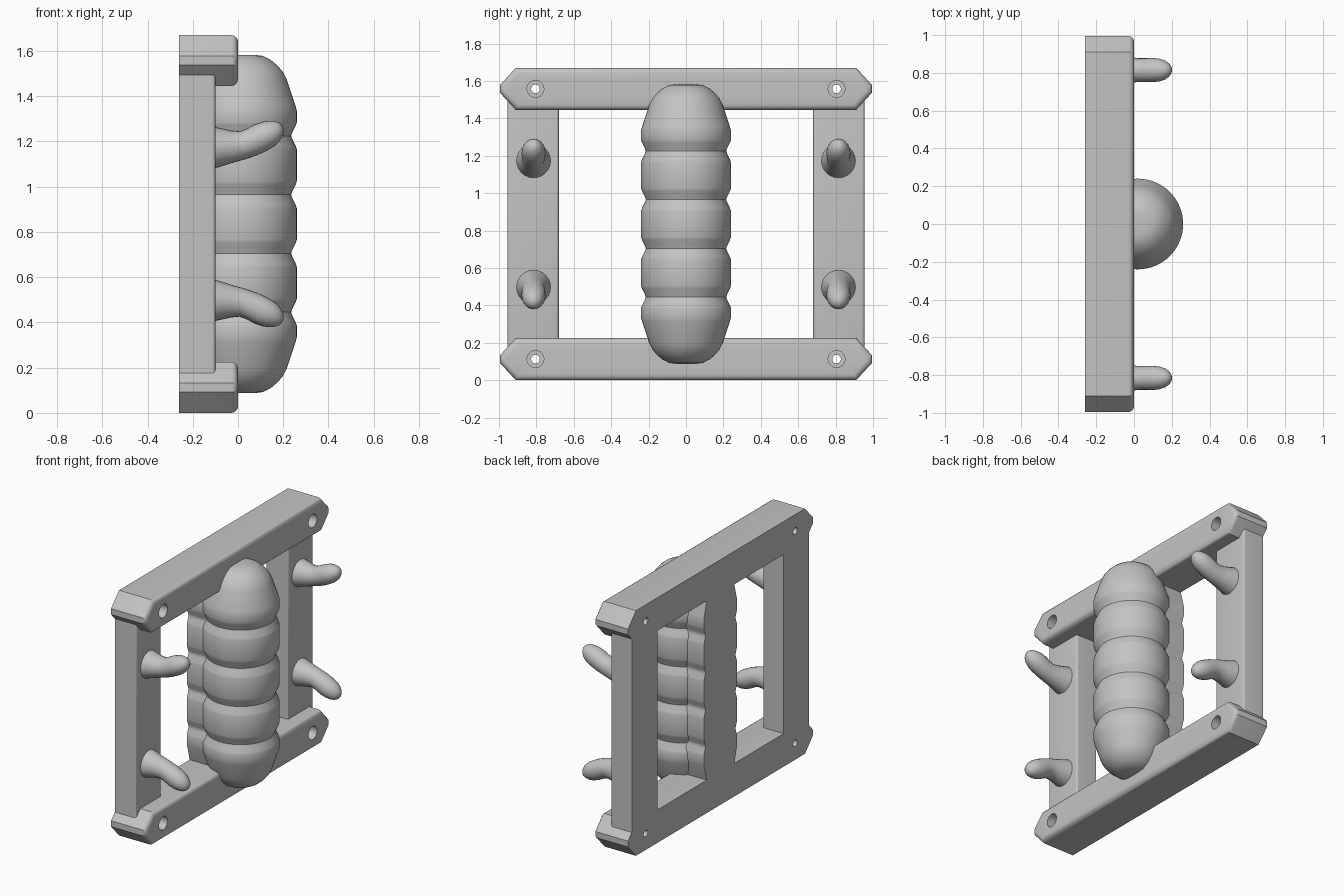
import bpy, bmesh, math
from mathutils import Vector

cube = bpy.data.objects.get("Cube")
if cube:
    bpy.data.objects.remove(cube, do_unlink=True)

GREY = (0.55, 0.55, 0.55, 1)
mat = bpy.data.materials.new("plain_grey")
mat.use_nodes = True
mat.diffuse_color = GREY
mat.node_tree.nodes["Principled BSDF"].inputs["Base Color"].default_value = GREY

MID = 0.835           # mirror height
BACK = -0.26          # flush back plane


def finish(name, bm, angle=35):
    bmesh.ops.recalc_face_normals(bm, faces=bm.faces)
    mesh = bpy.data.meshes.new(name)
    bm.to_mesh(mesh)
    bm.free()
    mesh.materials.append(mat)
    obj = bpy.data.objects.new(name, mesh)
    bpy.context.collection.objects.link(obj)
    smooth(obj, angle)
    return obj


def smooth(obj, angle):
    bpy.ops.object.select_all(action='DESELECT')
    obj.select_set(True)
    bpy.context.view_layer.objects.active = obj
    bpy.ops.object.shade_smooth_by_angle(angle=math.radians(angle))


def sweep(name, path, sides=32, angle=35):
    """Skin round rings along a path of (centre, tangent, radius)."""
    bm = bmesh.new()
    rings = []
    for centre, tangent, radius in path:
        turn = Vector(tangent).to_track_quat('Z', 'Y')
        ring = []
        for i in range(sides):
            a = math.tau * i / sides
            ring.append(bm.verts.new(Vector(centre) + turn @ Vector(
                (radius * math.cos(a), radius * math.sin(a), 0))))
        rings.append(ring)
    for low, high in zip(rings, rings[1:]):
        for i in range(sides):
            j = (i + 1) % sides
            bm.faces.new((low[i], low[j], high[j], high[i]))
    bm.faces.new(rings[0])
    bm.faces.new(rings[-1])
    return finish(name, bm, angle)


def prism(name, outline, x0, x1, bevel=0.0):
    """Extrude a (y, z) outline along x and round its front rim."""
    bm = bmesh.new()
    face = bm.faces.new([bm.verts.new((x0, y, z)) for y, z in outline])
    ext = bmesh.ops.extrude_face_region(bm, geom=[face], use_keep_orig=True)
    verts = [g for g in ext["geom"] if isinstance(g, bmesh.types.BMVert)]
    bmesh.ops.translate(bm, verts=verts, vec=(x1 - x0, 0, 0))
    if bevel:
        rim = [e for e in bm.edges if all(abs(v.co.x - x1) < 1e-5 for v in e.verts)]
        bmesh.ops.recalc_face_normals(bm, faces=bm.faces)
        bmesh.ops.bevel(bm, geom=rim, offset=bevel, segments=4, profile=0.5,
                        affect='EDGES')
    return finish(name, bm)


# Top and bottom rails with pointed ends and counterbored screw holes
half = [(0.91, -0.1125), (0.995, -0.02), (0.995, 0.02), (0.91, 0.1125)]
hexagon = half + [(-y, -z) for y, z in half]
for name, z in (("bottom_rail", 0.1125), ("top_rail", 1.5575)):
    rail = prism(name, [(y, z + dz) for y, dz in hexagon], BACK, 0, 0.03)
    for y in (-0.805, 0.805):
        steps = [(0.05, 0.045), (-0.1, 0.045), (-0.1, 0.023), (-0.3, 0.023)]
        cutter = sweep("hole_cutter", [((x, y, z), (-1, 0, 0), r) for x, r in steps])
        cutter.hide_render = True
        bpy.context.view_layer.objects.active = rail
        cut = rail.modifiers.new("screw_hole", 'BOOLEAN')
        cut.operation = 'DIFFERENCE'
        cut.solver = 'EXACT'
        cut.object = cutter
        bpy.ops.object.modifier_apply(modifier=cut.name)
        bpy.data.objects.remove(cutter, do_unlink=True)
    smooth(rail, 35)

# Side posts
for name, s in (("right_post", -1), ("left_post", 1)):
    prism(name, [(s * 0.68, 0.17), (s * 0.955, 0.17), (s * 0.955, 1.5), (s * 0.68, 1.5)],
          BACK, -0.1, 0.015)

# Ribbed body profile as (radius, height above the middle)
upper = [(0.24, 0.07), (0.236, 0.083), (0.22, 0.115), (0.215, 0.13), (0.22, 0.145),
         (0.236, 0.177), (0.24, 0.19), (0.24, 0.33), (0.236, 0.343), (0.22, 0.375),
         (0.215, 0.39), (0.22, 0.405), (0.236, 0.437), (0.24, 0.45), (0.24, 0.5),
         (0.235, 0.52), (0.195, 0.64), (0.18, 0.67), (0.155, 0.7), (0.125, 0.725),
         (0.09, 0.743), (0.05, 0.748)]
profile = [(r, -h) for r, h in reversed(upper)] + upper
sweep("ribbed_body", [((0.02, 0, MID + h), (0, 0, 1), r) for r, h in profile], 64)

# Flat-backed scalloped plate behind the body
side = [(r * 0.75, MID + h * 0.97) for r, h in profile]
prism("body_back_plate", side + [(-y, z) for y, z in reversed(side)], BACK, -0.05)

# Curved hooks as (x, z, radius), mirrored left to right and top to bottom
hook = [(-0.12, 1.173, 0.096), (-0.1, 1.174, 0.091), (-0.03, 1.177, 0.072),
        (0.02, 1.183, 0.063), (0.06, 1.197, 0.063), (0.1, 1.217, 0.064),
        (0.135, 1.233, 0.06), (0.16, 1.246, 0.051), (0.18, 1.257, 0.037),
        (0.19, 1.262, 0.025), (0.196, 1.265, 0.01)]
for level, up in (("upper", 1), ("lower", -1)):
    for hand, s in (("right", -1), ("left", 1)):
        pts = [Vector((x, s * 0.815, MID + up * (z - MID))) for x, z, r in hook]
        path = []
        for i, p in enumerate(pts):
            ahead, behind = pts[min(i + 1, len(pts) - 1)], pts[max(i - 1, 0)]
            path.append((p, ahead - behind, hook[i][2]))
        sweep(level + "_" + hand + "_hook", path, 24, 50)
